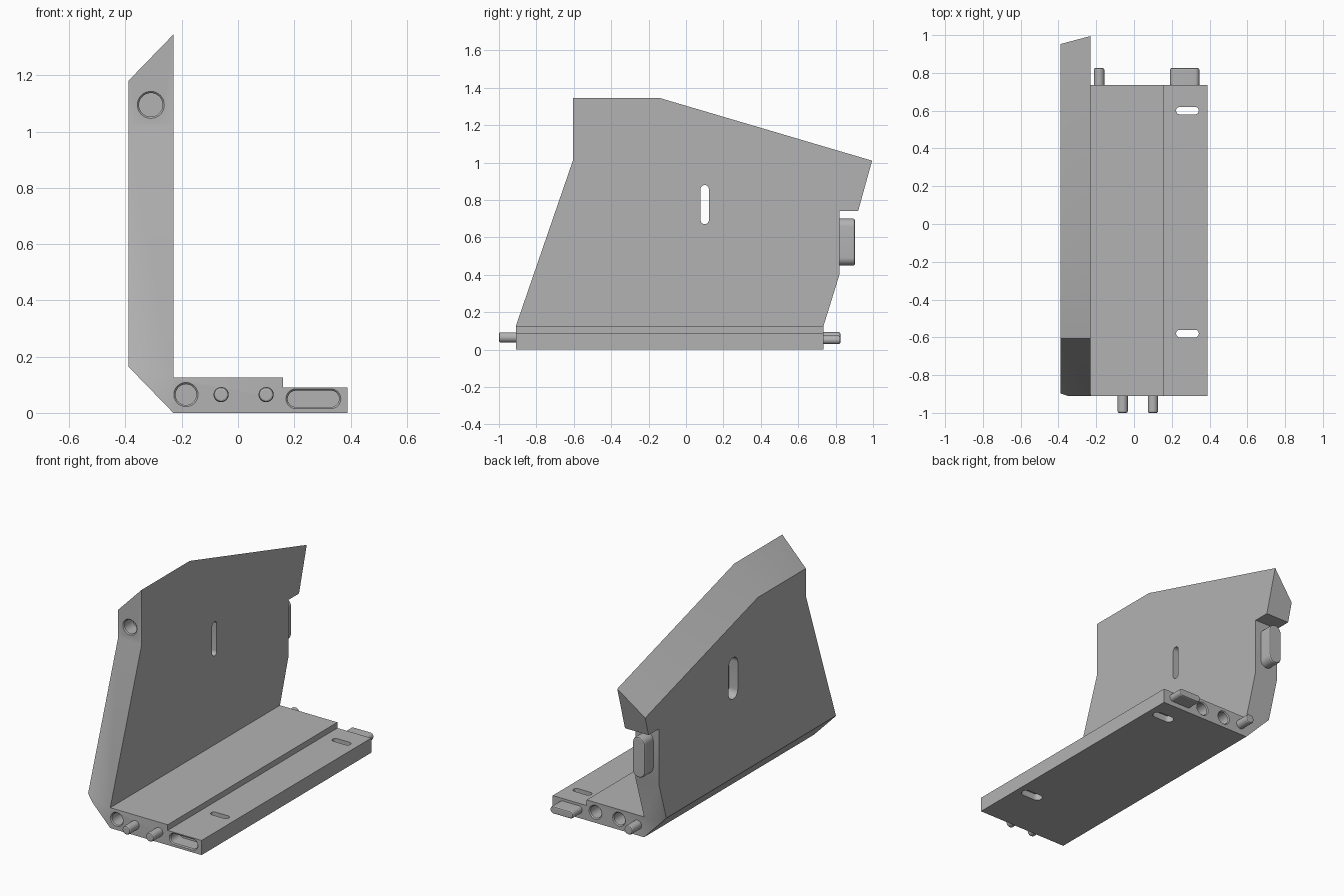
import bpy, bmesh
from math import pi, sin, cos
from mathutils import Vector

cube = bpy.data.objects.get("Cube")
if cube:
    bpy.data.objects.remove(cube, do_unlink=True)

grey = bpy.data.materials.new("light grey")
grey.use_nodes = True
colour = (0.45, 0.45, 0.45, 1)
grey.diffuse_color = colour
grey.node_tree.nodes["Principled BSDF"].inputs["Base Color"].default_value = colour

X, Y, Z = Vector((1, 0, 0)), Vector((0, 1, 0)), Vector((0, 0, 1))


def make(name, bm):
    bmesh.ops.remove_doubles(bm, verts=bm.verts[:], dist=1e-5)
    bmesh.ops.recalc_face_normals(bm, faces=bm.faces[:])
    mesh = bpy.data.meshes.new(name)
    bm.to_mesh(mesh)
    bm.free()
    mesh.materials.append(grey)
    obj = bpy.data.objects.new(name, mesh)
    bpy.context.scene.collection.objects.link(obj)
    return obj


def loft(rings):
    """Closed solid through matching rings of points."""
    bm = bmesh.new()
    loops = [[bm.verts.new(p) for p in ring] for ring in rings]
    n = len(loops[0])
    for a, b in zip(loops, loops[1:]):
        for i in range(n):
            j = (i + 1) % n
            bm.faces.new((a[i], a[j], b[j], b[i]))
    bm.faces.new(loops[0][::-1])
    bm.faces.new(loops[-1])
    return bm


def pill(name, centre, along, long_axis, half, radius, sections):
    """Round or slot-shaped solid; sections are (depth, inset) pairs."""
    side = along.cross(long_axis)
    rings = []
    for depth, inset in sections:
        r, ring = radius - inset, []
        for s in (1, -1):
            for i in range(17):
                a = -pi / 2 + pi * i / 16
                ring.append(Vector(centre) + along * depth
                            + s * (long_axis * (half + r * cos(a)) + side * r * sin(a)))
        rings.append(ring)
    # a plain circle has its two half-arcs meeting, so weld after building
    return make(name, loft(rings))


# Upright panel: side outline extruded in x, then bevelled by planes
inner, outer = -0.23, -0.39
outline = [(-0.91, 0), (-0.91, 0.125), (-0.605, 1.01), (-0.605, 1.345), (-0.14, 1.345),
           (0.995, 1.01), (0.92, 0.74), (0.82, 0.74), (0.82, 0.4), (0.735, 0.125), (0.735, 0)]
panel_bm = loft([[(x, y, z) for y, z in outline] for x in (outer, inner)])
drop = Vector((-0.16, 0, -0.165))
slope = Vector((0, 1.135, -0.335))
for point, normal in (((inner, 0, 0), Vector((-0.165, 0, -0.16))),
                      ((inner, -0.14, 1.345), Y.cross(drop)),
                      ((inner, -0.14, 1.345), slope.cross(drop))):
    bmesh.ops.bisect_plane(panel_bm, geom=panel_bm.verts[:] + panel_bm.edges[:] + panel_bm.faces[:],
                           dist=1e-5, plane_co=point, plane_no=normal.normalized(), clear_outer=True)
    bmesh.ops.holes_fill(panel_bm, edges=[e for e in panel_bm.edges if e.is_boundary], sides=0)
body = make("bracket_body", panel_bm)

# Stepped base plate
step = [(inner, 0), (0.39, 0), (0.39, 0.09), (0.16, 0.09), (0.16, 0.125), (inner, 0.125)]
base = make("base_plate", loft([[(x, y, z) for x, z in step] for y in (-0.91, 0.735)]))

# Sockets and through slots
socket = [(-0.02, 0), (0, 0), (0.006, 0.006), (0.09, 0.006)]
cutters = [
    pill("upper_socket", (-0.31, -0.605, 1.095), Y, X, 0, 0.048, socket),
    pill("lower_socket", (-0.185, -0.91, 0.065), Y, X, 0, 0.043, socket),
    pill("front_slot_socket", (0.268, -0.91, 0.05), Y, X, 0.0625, 0.035, socket),
    pill("panel_slot", (outer, 0.1, 0.775), X, Z, 0.0825, 0.045,
         [(-0.02, 0), (0.06, 0), (0.06, 0.023), (0.2, 0.023)]),
]
for x in (-0.06, 0.1):
    cutters.append(pill("back_socket", (x, 0.735, 0.065), -Y, X, 0, 0.043, socket))
for y in (-0.58, 0.6):
    cutters.append(pill("base_slot", (0.283, y, 0), Z, X, 0.04, 0.03,
                        [(-0.02, 0), (0.04, 0), (0.04, 0.01), (0.12, 0.01)]))

for tool in [base] + cutters:
    mod = body.modifiers.new(tool.name, "BOOLEAN")
    mod.operation = "UNION" if tool is base else "DIFFERENCE"
    mod.solver = "EXACT"
    mod.object = tool
    tool.hide_render = True
bpy.context.view_layer.update()
result = bpy.data.meshes.new_from_object(body.evaluated_get(bpy.context.evaluated_depsgraph_get()))
body.modifiers.clear()
body.data = result
for tool in [base] + cutters:
    bpy.data.objects.remove(tool, do_unlink=True)


# Pegs and tongues with bevelled ends
def peg(name, centre, along, long_axis, half, radius, length):
    return pill(name, centre, along, long_axis, half, radius,
                [(-0.01, 0), (length - 0.008, 0), (length - 0.002, 0.003), (length, 0.008)])


parts = [body,
         peg("back_peg", (-0.185, 0.735, 0.065), Y, X, 0, 0.028, 0.09),
         peg("back_base_tongue", (0.268, 0.735, 0.052), Y, X, 0.055, 0.023, 0.09),
         peg("back_panel_tongue", (-0.31, 0.82, 0.575), Y, Z, 0.083, 0.042, 0.083)]
for x, label in ((-0.06, "right"), (0.1, "left")):
    parts.append(peg("front_peg_" + label, (x, -0.91, 0.065), -Y, X, 0, 0.027, 0.09))

bpy.ops.object.select_all(action="DESELECT")
for obj in parts:
    obj.select_set(True)
bpy.context.view_layer.objects.active = body
bpy.ops.object.shade_smooth_by_angle(angle=pi / 9)
